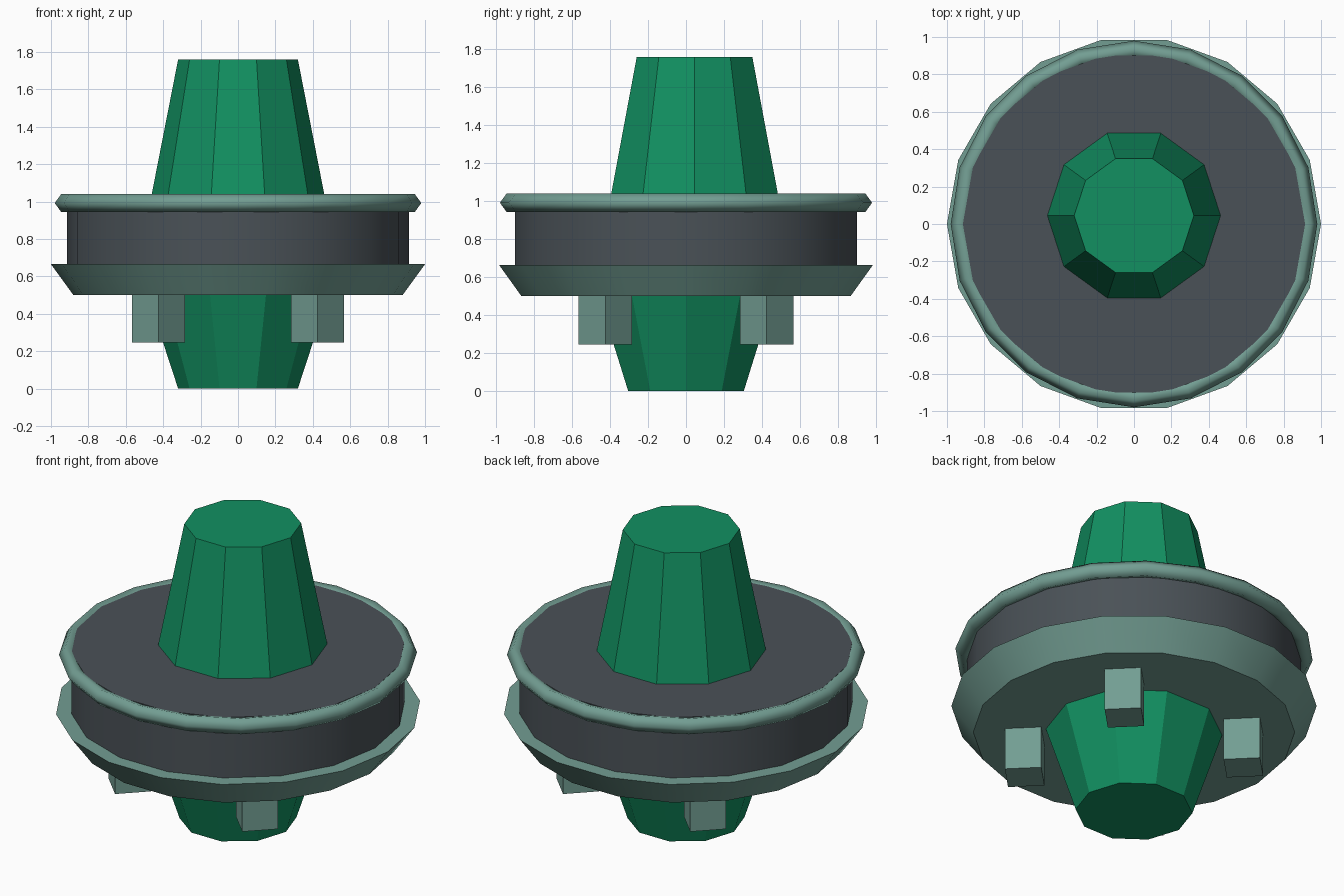
import bpy, math

if "Cube" in bpy.data.objects:
    bpy.data.objects.remove(bpy.data.objects["Cube"])


def material(name, rgb):
    m = bpy.data.materials.new(name)
    m.diffuse_color = (*rgb, 1)
    m.use_nodes = True
    m.node_tree.nodes["Principled BSDF"].inputs["Base Color"].default_value = m.diffuse_color
    return m


GREEN = material("green", (0.006, 0.28, 0.12))
TEAL = material("grey_teal", (0.17, 0.34, 0.29))
DARK = material("dark_grey", (0.068, 0.083, 0.095))


def finish(name, mat, smooth_angle=None):
    ob = bpy.context.object
    ob.name = name
    ob.data.materials.append(mat)
    if smooth_angle:
        bpy.ops.object.shade_smooth_by_angle(angle=math.radians(smooth_angle))
    return ob


def frustum(name, mat, sides, r0, r1, z0, z1, y=0, smooth_angle=None):
    # quarter turn puts a vertex on the x axis
    bpy.ops.mesh.primitive_cone_add(vertices=sides, radius1=r0, radius2=r1, depth=z1 - z0,
                                    location=(0, y, (z0 + z1) / 2),
                                    rotation=(0, 0, math.pi / 2))
    bpy.ops.object.transform_apply(location=False, rotation=True, scale=False)
    return finish(name, mat, smooth_angle)


# Central body: dark drum sitting in a flared tray
frustum("drum", DARK, 18, 0.915, 0.915, 0.6, 1.03, smooth_angle=30)
frustum("flared_tray", TEAL, 18, 0.88, 1.0, 0.5, 0.665, smooth_angle=30)

# Rounded rim around the top of the drum
bpy.ops.mesh.primitive_torus_add(major_segments=20, minor_segments=5, major_radius=0.93,
                                 minor_radius=0.05, location=(0, 0, 0.992))
finish("top_rim", TEAL, 80)

# Faceted tapered plugs above and below
frustum("upper_plug", GREEN, 10, 0.465, 0.32, 1.02, 1.76, y=0.045)
frustum("lower_plug", GREEN, 10, 0.32, 0.487, 0.0, 0.51)

# Four square lugs under the tray, turned to face outward
for sx, sy, label in ((-1, -1, "front_left"), (1, -1, "front_right"),
                      (-1, 1, "back_left"), (1, 1, "back_right")):
    bpy.ops.mesh.primitive_cube_add(size=1, location=(sx * 0.425, sy * 0.425, 0.383),
                                    rotation=(0, 0, math.pi / 4))
    bpy.context.object.scale = (0.2, 0.2, 0.275)
    finish("lug_" + label, TEAL)
